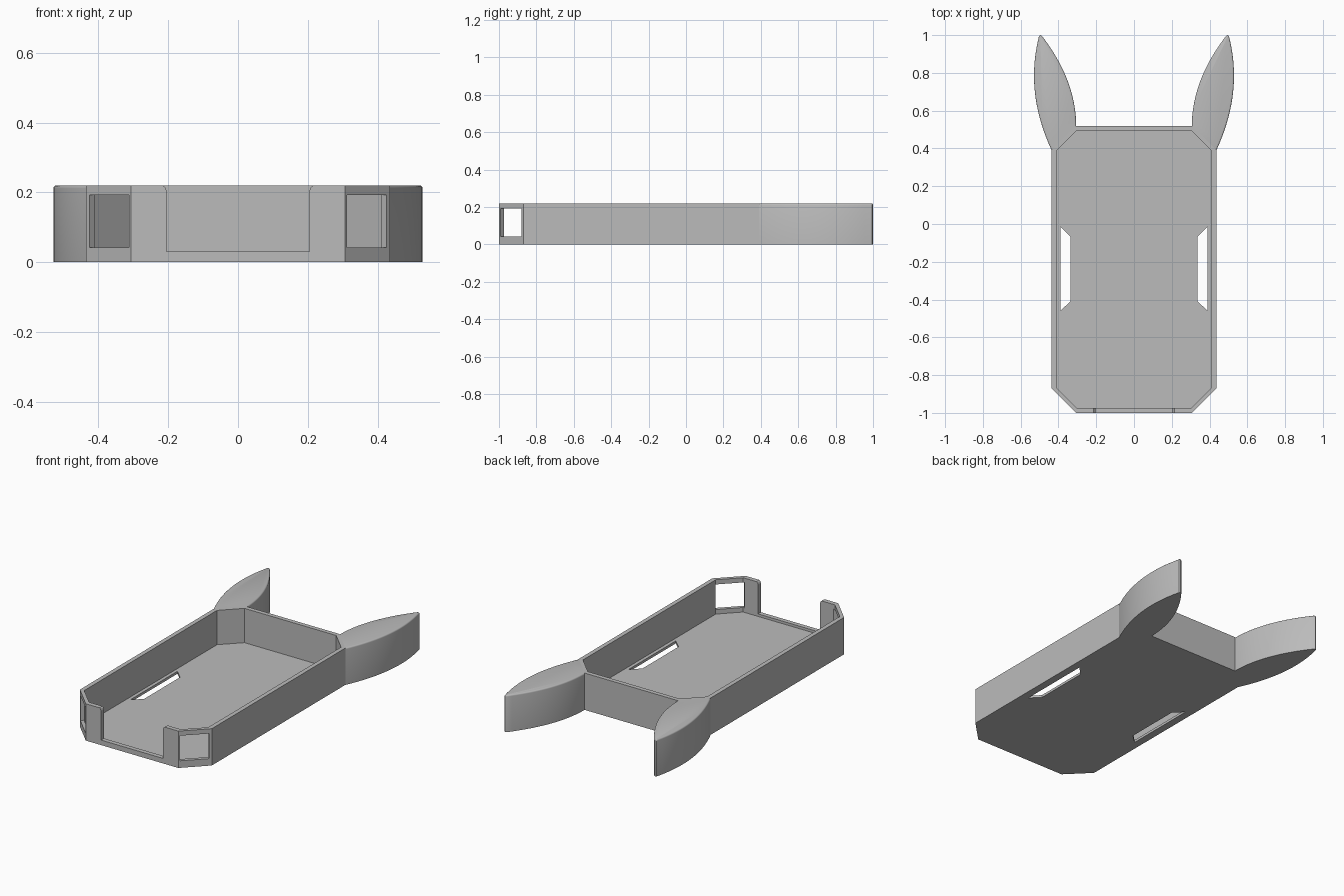
import bpy, bmesh
from mathutils import Vector

cube = bpy.data.objects.get("Cube")
if cube:
    bpy.data.objects.remove(cube, do_unlink=True)

H = 0.22        # overall height
FLOOR = 0.015   # floor thickness
SILL = 0.03     # lip across the front opening

grey = bpy.data.materials.new("plain grey")
grey.use_nodes = True
COLOUR = (0.5, 0.5, 0.5, 1)
grey.diffuse_color = COLOUR
grey.node_tree.nodes["Principled BSDF"].inputs["Base Color"].default_value = COLOUR


def finish(name, bm):
    bmesh.ops.recalc_face_normals(bm, faces=bm.faces)
    mesh = bpy.data.meshes.new(name)
    bm.to_mesh(mesh)
    bm.free()
    mesh.materials.append(grey)
    obj = bpy.data.objects.new(name, mesh)
    bpy.context.collection.objects.link(obj)
    return obj


def prism(outline, z0, z1):
    """Extrude a flat outline from z0 up to z1."""
    bm = bmesh.new()
    face = bm.faces.new([bm.verts.new((x, y, z0)) for x, y in outline])
    top = bmesh.ops.extrude_face_region(bm, geom=[face])["geom"]
    verts = [v for v in top if isinstance(v, bmesh.types.BMVert)]
    bmesh.ops.translate(bm, verts=verts, vec=(0, 0, z1 - z0))
    return bm


def octagon(hx, y0, y1, c):
    right = [(hx - c, y0), (hx, y0 + c), (hx, y1 - c), (hx - c, y1)]
    return right + [(-x, y) for x, y in reversed(right)]


def curve(a, c, b, steps=20):
    """Quadratic arc from a to b pulled toward c."""
    a, b, c = Vector(a), Vector(b), Vector(c)
    ts = [i / steps for i in range(steps + 1)]
    return [tuple(a * (1 - t) ** 2 + c * 2 * t * (1 - t) + b * t * t) for t in ts]


def cut(target, cutter):
    mod = target.modifiers.new(cutter.name, 'BOOLEAN')
    mod.operation = 'DIFFERENCE'
    mod.solver = 'EXACT'
    mod.object = cutter
    bpy.context.view_layer.objects.active = target
    bpy.ops.object.modifier_apply(modifier=mod.name)
    bpy.data.objects.remove(cutter, do_unlink=True)


# Open tray with chamfered corners
tray = finish("tray", prism(octagon(0.436, -1, 0.52, 0.13), 0, H))
cut(tray, finish("cavity_cutter", prism(octagon(0.41, -0.973, 0.494, 0.107), FLOOR, H + 0.1)))

# Front opening, flaring out slightly at the top
bm = prism([(-0.205, -1.1), (0.205, -1.1), (0.205, -0.94), (-0.205, -0.94)], SILL, H - 0.015)
for grow, z in ((0.004, H - 0.005), (0.008, H + 0.001), (0, H + 0.1)):
    top = max(bm.faces, key=lambda f: f.calc_center_median().z)
    res = bmesh.ops.extrude_face_region(bm, geom=[top])["geom"]
    bmesh.ops.delete(bm, geom=[top], context='FACES_ONLY')
    for v in res:
        if isinstance(v, bmesh.types.BMVert):
            v.co.x += grow if v.co.x > 0 else -grow
            v.co.z = z
cut(tray, finish("opening_cutter", bm))

for s in (-1, 1):
    # Square window through each front corner
    mid, along, out = Vector((s * 0.369, -0.936)), Vector((s, 1)) * 0.0565, Vector((s, -1)) * 0.04
    corners = [mid - along - out, mid + along - out, mid + along + out, mid - along + out]
    cut(tray, finish("window_cutter", prism(corners, 0.042, 0.192)))

    # Tapered slot in the floor beside each long wall
    slot = [(s * 0.39, -0.46), (s * 0.39, -0.015), (s * 0.335, -0.068), (s * 0.335, -0.408)]
    cut(tray, finish("slot_cutter", prism(slot, -0.1, 0.1)))

# Leaf-shaped ears on the back corners, with softened top rims
for side, s in (("left", 1), ("right", -1)):
    outline = curve((0.436, 0.39), (0.577, 0.6925), (0.505, 0.985))
    outline += [(0.503, 0.995), (0.496, 1.0)]
    outline += curve((0.487, 0.995), (0.308, 0.763), (0.306, 0.52))
    bm = prism([(s * x, y) for x, y in outline], 0, H)
    rim = [e for e in bm.edges if all(v.co.z > H - 0.001 for v in e.verts)
           and not all(v.co.y < 0.521 and abs(v.co.x) < 0.437 for v in e.verts)]
    bmesh.ops.bevel(bm, geom=rim, offset=0.01, segments=3, profile=0.5,
                    affect='EDGES', clamp_overlap=True)
    ear = finish(side + "_ear", bm)
    bpy.ops.object.select_all(action='DESELECT')
    ear.select_set(True)
    bpy.context.view_layer.objects.active = ear
    bpy.ops.object.shade_smooth_by_angle(angle=0.6)
